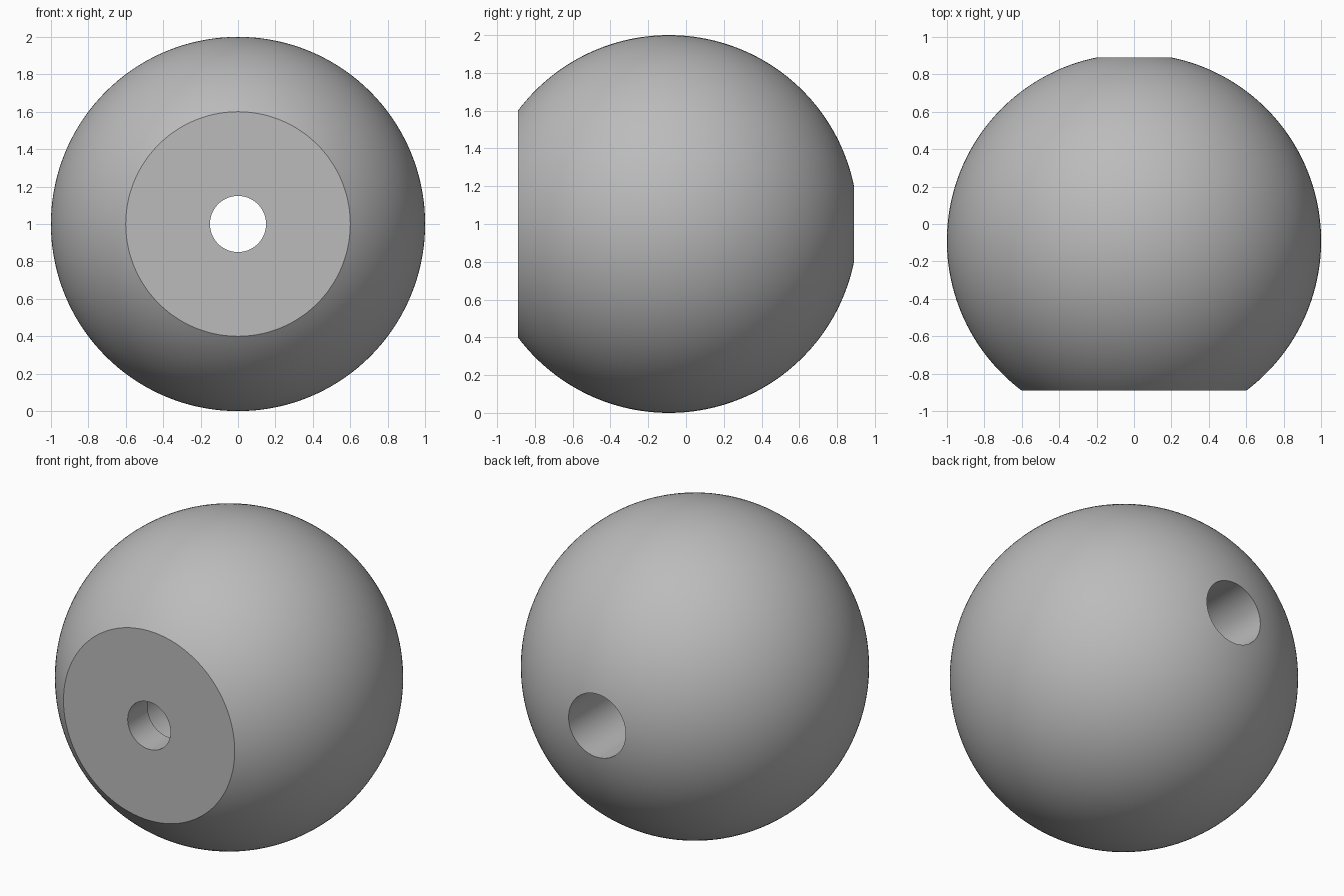
import bpy
import bmesh
from math import asin, cos, sin, pi, radians
from mathutils import Matrix, Vector

cube = bpy.data.objects.get("Cube")
if cube:
    bpy.data.objects.remove(cube, do_unlink=True)

RADIUS = 1.0
FLAT_RADIUS = 0.6      # flat front face
HOLE_RADIUS = 0.15     # narrow hole through the front wall
BORE_RADIUS = 0.2      # wider bore from the back
STEP_DEPTH = 0.2       # length of the narrow hole
FRONT = -0.8
CENTRE = Vector((0, -0.09, 1))
ARC_STEPS = 80
SEGMENTS = 144

# One grey for the whole part
grey = bpy.data.materials.new("grey")
grey.use_nodes = True
colour = (0.5, 0.5, 0.5, 1)
grey.diffuse_color = colour
grey.node_tree.nodes["Principled BSDF"].inputs["Base Color"].default_value = colour

# Closed half profile as (radius, y): ball surface, bore, step, narrow hole
start = pi - asin(FLAT_RADIUS / RADIUS)
end = asin(BORE_RADIUS / RADIUS)
angles = [start + (end - start) * i / ARC_STEPS for i in range(ARC_STEPS + 1)]
profile = [(RADIUS * sin(a), RADIUS * cos(a)) for a in angles]
profile += [(BORE_RADIUS, FRONT + STEP_DEPTH),
            (HOLE_RADIUS, FRONT + STEP_DEPTH),
            (HOLE_RADIUS, FRONT)]

# Revolve the profile around the y axis
bm = bmesh.new()
verts = [bm.verts.new((r, y, 0)) for r, y in profile]
edges = [bm.edges.new((v, verts[(i + 1) % len(verts)])) for i, v in enumerate(verts)]
bmesh.ops.spin(bm, geom=verts + edges, cent=(0, 0, 0), axis=(0, 1, 0),
               angle=2 * pi, steps=SEGMENTS, use_merge=False)
bmesh.ops.remove_doubles(bm, verts=bm.verts, dist=0.0001)
bmesh.ops.recalc_face_normals(bm, faces=bm.faces)
bmesh.ops.transform(bm, matrix=Matrix.Translation(CENTRE), verts=bm.verts)

mesh = bpy.data.meshes.new("drilled_ball")
bm.to_mesh(mesh)
bm.free()
mesh.materials.append(grey)
ball = bpy.data.objects.new("drilled_ball", mesh)
bpy.context.collection.objects.link(ball)

# Smooth the ball and bore, keep the rims crisp
bpy.ops.object.select_all(action="DESELECT")
ball.select_set(True)
bpy.context.view_layer.objects.active = ball
bpy.ops.object.shade_smooth_by_angle(angle=radians(30))
